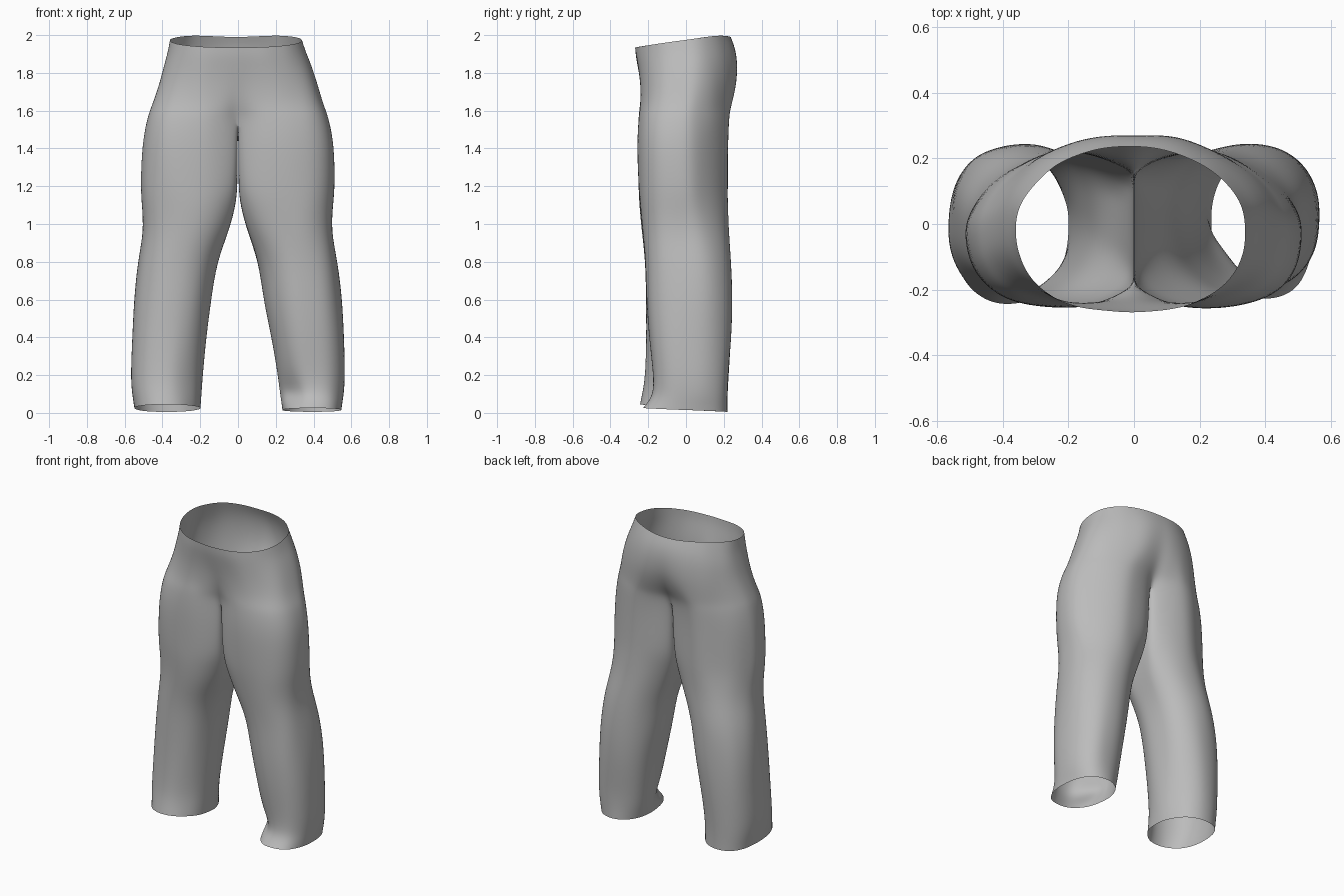
import bpy
import bmesh
import math
from mathutils import Vector, noise

cube = bpy.data.objects.get("Cube")
if cube:
    bpy.data.objects.remove(cube, do_unlink=True)

OUTER, INNER = 22, 7      # points round the outside and the inseam of one leg
SEAM = math.pi / 4        # half angle covered by the inseam
INSIDE = .95              # squareness of the inner half of a leg
CROTCH = 6                # index of the row where the legs divide

# height, outer x, inner x, front y, back y, roundness, hem tilt
ROWS = [
    (1.972, .35, 0, -.272, .236, 0, .038),
    (1.91, .365, 0, -.268, .258, .04, .022),
    (1.84, .39, 0, -.256, .27, .11, .012),
    (1.75, .418, 0, -.243, .267, .24, 0),
    (1.66, .447, 0, -.24, .249, .42, 0),
    (1.6, .47, 0, -.246, .234, .6, 0),
    (1.55, .487, 0, -.252, .228, .72, 0),
    (1.42, .513, .002, -.26, .223, .722, 0),
    (1.2, .518, .002, -.253, .223, .76, 0),
    (1.1, .509, .012, -.246, .222, .85, 0),
    (.96, .499, .05, -.231, .224, .92, 0),
    (.8, .528, .112, -.213, .241, .97, 0),
    (.6, .551, .137, -.209, .248, 1, 0),
    (.4, .562, .168, -.209, .241, 1, 0),
    (.2, .57, .189, -.215, .227, 1, 0),
    (.11, .564, .195, -.228, .223, 1, -.008),
    (.06, .556, .198, -.238, .222, 1, -.014),
    (.025, .551, .2, -.245, .222, 1, -.02),
]


def powered(value, power):
    return math.copysign(abs(value) ** power, value)


def clamp(value):
    return max(0, min(1, value))


def section_power(z, t):
    """Squareness of the section: small is square, large is cut away."""
    if math.cos(t) < 0:
        power = INSIDE
    elif math.sin(t) < 0:
        power = .82 + .3 * max(0, z - 1.7)
    else:
        thigh = clamp((z - .9) / .25) * (1 - .7 * clamp((z - 1.6) / .3))
        power = .88 + .35 * thigh
    return power


def ring_points(row, index, side):
    """Points of half the hips, or of one whole leg below the crotch."""
    z, xo, xi, front, back, f, tilt = row
    if side > 0:                       # the left cuff is narrower and level
        low = max(0, 1 - z / .5)
        xi += .035 * low
        front += .065 * low * clamp(z / .1)
        if z < .2:
            tilt *= .5
            z -= .01 * low
    phi = SEAM if index >= CROTCH else math.acos(f ** (1 / INSIDE))
    c = (xi + f * xo) / (1 + f)
    a = xo - c
    mid, half = (front + back) / 2, (back - front) / 2
    span = math.pi - phi
    angles = [-span + 2 * span * i / (OUTER - 1) for i in range(OUTER)]
    if index >= CROTCH:
        angles += [span + 2 * phi * (i + 1) / (INNER + 1) for i in range(INNER)]

    points = []
    for i, t in enumerate(angles):
        power = section_power(z, t)
        x = max(xi, c + a * powered(math.cos(t), power))
        if index <= CROTCH and (i in (0, OUTER - 1) or i >= OUTER):
            x = 0
        y = mid + half * powered(math.sin(t), power)
        height = z + tilt * math.sin(t)
        # the waistband dips at the middle of the back
        if index == 0:
            height -= .02 * max(0, math.sin(t)) ** 6
        # saddle of the crotch seam
        if index == CROTCH and i >= OUTER:
            height -= .03 * math.sin(math.pi * (i - OUTER + 1) / (INNER + 1))
        # soft long folds in the cloth
        fold = .009 * noise.noise(Vector((x * side * 8, y * 8, z * 2.5)))
        y += fold * math.sin(t)
        x += fold * math.cos(t) * clamp((x - .02) / .1)
        # crumpled dent above the left front hem
        if side > 0 and y < 0 and z < .3:
            y += .08 * math.exp(-((x - .27) / .06) ** 2 - ((z - .12) / .05) ** 2)
        shift = -.01 * clamp((z - 1.75) / .2)
        points.append((x * side + shift, y, height))
    return points


def add_side(bm, side):
    rings = [[bm.verts.new(p) for p in ring_points(row, i, side)]
             for i, row in enumerate(ROWS)]
    for index, (top, low) in enumerate(zip(rings, rings[1:])):
        closed = index >= CROTCH
        count = len(top) if closed else OUTER - 1
        for i in range(count):
            j = (i + 1) % len(top)
            quad = [top[i], low[i], low[j], top[j]]
            bm.faces.new(quad if side > 0 else quad[::-1])


# Trousers: an open cloth shell with two legs joined at the hips
bm = bmesh.new()
for side in (1, -1):
    add_side(bm, side)
seam = [v for v in bm.verts if v.co.z > 1.48]
bmesh.ops.remove_doubles(bm, verts=seam, dist=.0005)
mesh = bpy.data.meshes.new("trousers")
bm.to_mesh(mesh)
bm.free()

trousers = bpy.data.objects.new("trousers", mesh)
bpy.context.collection.objects.link(trousers)

# Grey cloth
cloth = bpy.data.materials.new("grey_cloth")
cloth.use_nodes = True
grey = (.5, .5, .5, 1)
cloth.diffuse_color = grey
cloth.node_tree.nodes["Principled BSDF"].inputs["Base Color"].default_value = grey
mesh.materials.append(cloth)

smooth = trousers.modifiers.new("soften", 'SUBSURF')
smooth.levels = smooth.render_levels = 2
for polygon in mesh.polygons:
    polygon.use_smooth = True
